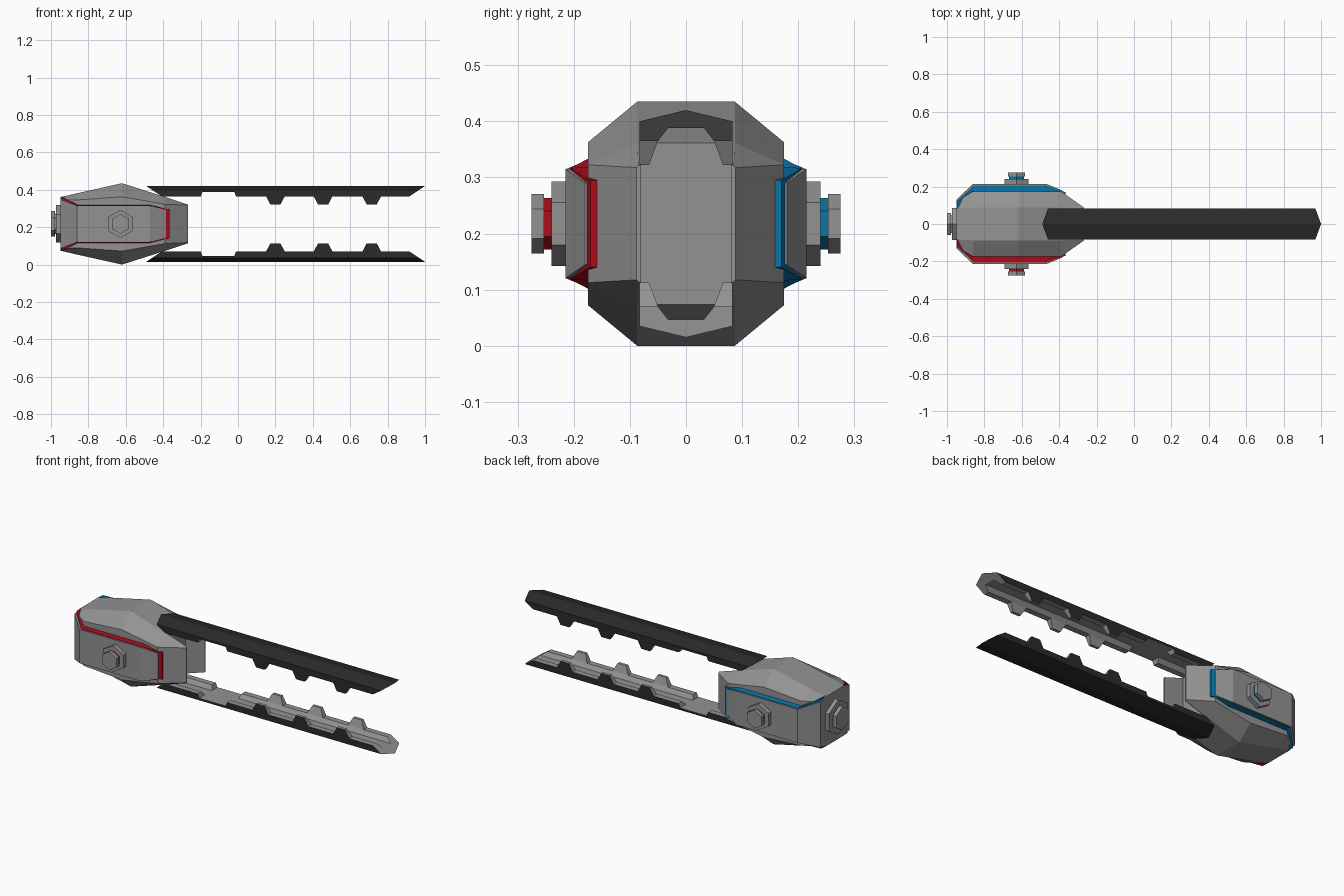
import bpy, bmesh
from math import sin, cos, pi

if "Cube" in bpy.data.objects:
    bpy.data.objects.remove(bpy.data.objects["Cube"])

ZC = 0.2175  # mirror height of the whole model


def material(name, rgb):
    m = bpy.data.materials.new(name)
    m.diffuse_color = (*rgb, 1)
    m.use_nodes = True
    m.node_tree.nodes["Principled BSDF"].inputs["Base Color"].default_value = m.diffuse_color
    return m


RED = material("red", (0.42, 0.004, 0.012))
BLUE = material("blue", (0.003, 0.18, 0.38))
DARK = material("dark_metal", (0.024, 0.024, 0.024))
GREY = material("grey_metal", (0.29, 0.29, 0.295))


def add_loft(bm, rings):
    """Closed solid through rings that share a point count."""
    vs = [[bm.verts.new(p) for p in r] for r in rings]
    n = len(vs[0])
    for a, b in zip(vs, vs[1:]):
        for i in range(n):
            bm.faces.new((a[i], a[(i + 1) % n], b[(i + 1) % n], b[i]))
    bm.faces.new(vs[0])
    bm.faces.new(vs[-1])


def finish(name, bm, mats, pick=None):
    bmesh.ops.recalc_face_normals(bm, faces=bm.faces[:])
    if pick:
        bm.normal_update()
        for f in bm.faces:
            f.material_index = pick(f)
    me = bpy.data.meshes.new(name)
    bm.to_mesh(me)
    bm.free()
    for m in mats:
        me.materials.append(m)
    ob = bpy.data.objects.new(name, me)
    bpy.context.collection.objects.link(ob)


def loft(name, rings, mat=GREY):
    bm = bmesh.new()
    add_loft(bm, rings)
    finish(name, bm, [mat])


# Faceted hub: octagon stations (x, top half width, half width, half height, side half height)
stations = [(-.95, .085, .12, .143, .13), (-.86, .087, .175, .164, .128),
            (-.62, .087, .175, .2175, .145), (-.39, .087, .175, .144, .105),
            (-.268, .085, .088, .104, .100)]
loft("hub_body", [[(x, y, ZC + z) for y, z in
                   [(a, h), (w, s), (w, -s), (a, -h), (-a, -h), (-w, -s), (-w, s), (-a, h)]]
                  for x, a, w, h, s in stations[:4]])

# Two cheeks continue the hub forward, leaving a slot between them
for side, k in (("front", -1), ("back", 1)):
    loft(side + "_cheek", [[(x, k * y, ZC + z) for y, z in
                            [(.08, h), (a, h), (w, s), (w, -s), (a, -h), (.08, -h)]]
                           for x, a, w, h, s in stations[3:]])

# Bent side covers, each over a coloured trim layer
path = [(-.95, .13, .132), (-.86, .215, .097), (-.47, .215, .097), (-.385, .18, .073)]
trim_path = [(-.945, .12, .144), (-.855, .207, .099), (-.472, .207, .099), (-.367, .17, .077)]


def cover_rings(pts, s, depth, flare):
    return [[(x, s * y, ZC + h), (x, s * y, ZC - h),
             (x, s * (y - depth), ZC - h - flare), (x, s * (y - depth), ZC + h + flare)]
            for x, y, h in pts]


def hexagon(x, y, r, axis):
    ang = [pi / 2 + i * pi / 3 for i in range(6)]
    if axis == "y":
        return [(x + r * cos(a), y, ZC + r * sin(a)) for a in ang]
    return [(x, y + r * cos(a), ZC + r * sin(a)) for a in ang]


for s, side, mat in ((-1, "front", RED), (1, "back", BLUE)):
    loft(side + "_cover", cover_rings(path, s, .014, 0))
    loft(side + "_trim", cover_rings(trim_path, s, .04, .003), mat)
    # Side bolt: flange, coloured neck, head
    for part, y0, y1, r, m in (("flange", .2, .24, .075, GREY),
                               ("neck", .238, .255, .046, mat),
                               ("head", .253, .275, .053, GREY)):
        loft(f"{side}_bolt_{part}", [hexagon(-.628, s * y, r, "y") for y in (y0, y1)], m)

# End bolt
for part, x0, x1, r in (("flange", -.94, -.972, .1), ("neck", -.97, -.98, .055),
                        ("head", -.978, -1.0, .068)):
    loft("end_bolt_" + part, [hexagon(x, 0, r, "x") for x in (x0, x1)])


# Blades: ridged spine, two inner rails with a gap, and paired teeth
def blade(name, flip):
    bm = bmesh.new()

    def prism(section, start, end):
        add_loft(bm, [[(f(z), y, ZC + flip * (z - ZC)) for y, z in section]
                      for f in (start, end)])

    def tip_start(z):
        return -.49 + 1.5 * (.42 - z)

    def tip_end(z):
        return 1 - 1.5 * (.42 - z)

    prism([(0, .42), (.083, .4), (.083, .388), (-.083, .388), (-.083, .4)], tip_start, tip_end)
    for s in (-1, 1):
        rail = [(s * .083, .388), (s * .083, .365), (s * .05, .365), (s * .032, .388)]
        prism(rail, tip_start, lambda z: -.19 - .4 * (.388 - z))
        prism(rail, lambda z: -.02 + .4 * (.388 - z), tip_end)
        tooth = [(s * .083, .365), (s * .083, .322), (s * .066, .322), (s * .05, .365)]
        for c in (.2, .455, .715):
            prism(tooth, lambda z: c - .05 + .53 * (.365 - z), lambda z: c + .05 - .53 * (.365 - z))

    def pick(f):  # dark outer skin, grey inner and end faces
        n, y = f.normal, f.calc_center_median().y
        outer = n.z * flip > .75 or (abs(n.y) > .9 and n.y * y > 0 and abs(y) > .08)
        return 0 if outer else 1
    finish(name, bm, [DARK, GREY], pick)


blade("upper_blade", 1)
blade("lower_blade", -1)
